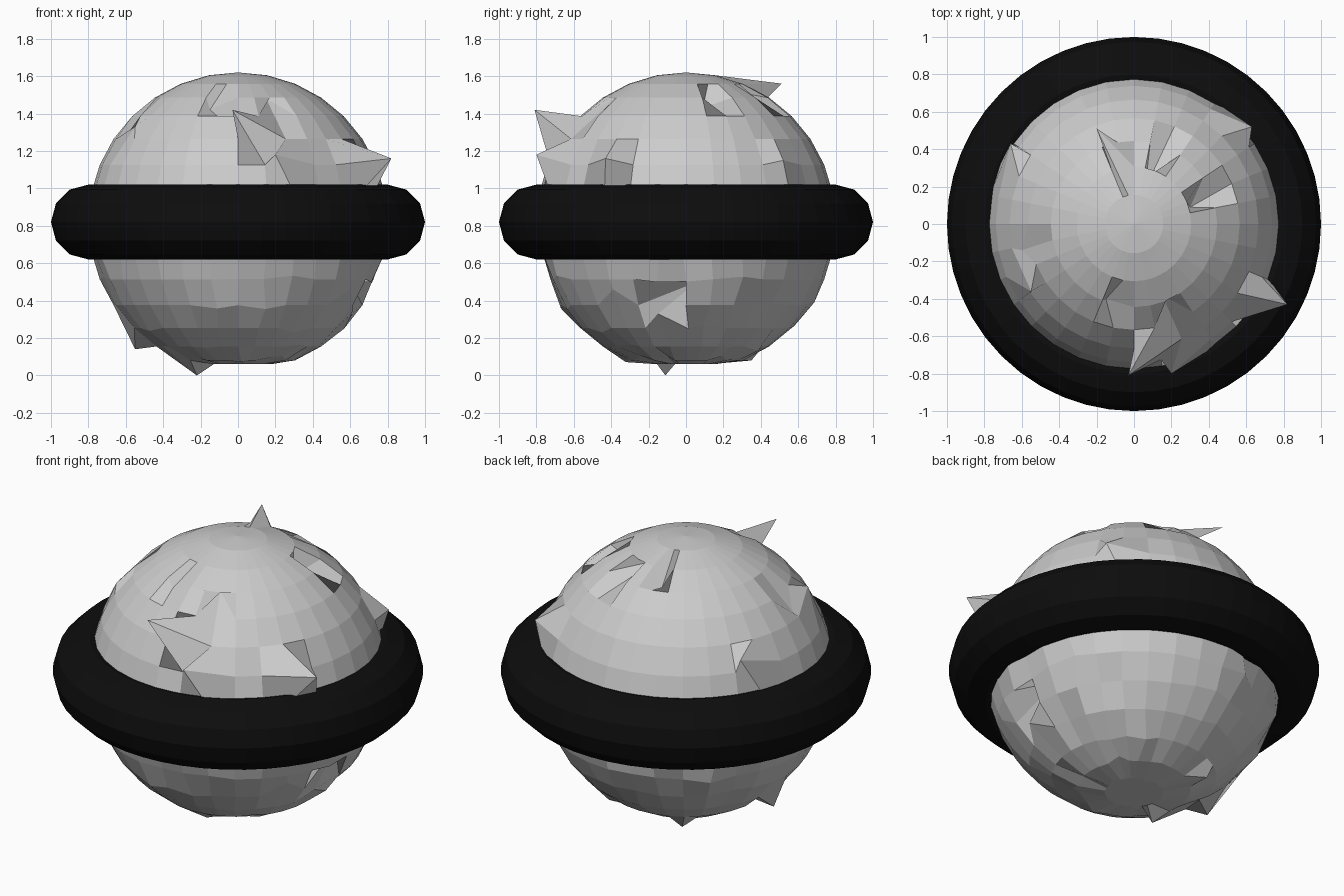
import bpy, math, random
from mathutils import Vector

if "Cube" in bpy.data.objects:
    bpy.data.objects.remove(bpy.data.objects["Cube"])

R, CZ, SEGS, RINGS = 0.8, 0.82, 32, 16
random.seed(4)

# Damaged globe: a flat-shaded UV sphere
bpy.ops.mesh.primitive_uv_sphere_add(segments=SEGS, ring_count=RINGS, radius=R)
globe = bpy.context.object
globe.name = "globe"
mesh = globe.data
for v in mesh.vertices:
    v.co.z += CZ
original = [v.co.copy() for v in mesh.vertices]


def globe_vertex(ring, seg):
    """Vertex on a ring counted from the top pole, seg counted from +x."""
    t, a = math.pi * ring / RINGS, math.tau * seg / SEGS
    p = Vector((R * math.sin(t) * math.cos(a), R * math.sin(t) * math.sin(a), CZ + R * math.cos(t)))
    i = min(range(len(original)), key=lambda k: (original[k] - p).length_squared)
    return mesh.vertices[i]


# Light irregularity of the shell and the dented base
for v in mesh.vertices:
    if v.co.z < 0.7 and random.random() < 0.25:
        v.co += Vector([random.uniform(-0.025, 0.025) for _ in range(3)])
    v.co.z = max(v.co.z, 0.06)

# Pulled shards and dents: (ring, seg) moved to a point
shards = {
    (6, 29): (0.82, -0.43, 1.16),
    (5, 25): (-0.03, -0.81, 1.42),
    (2, 9): (-0.20, 0.51, 1.56),
    (12, 16): (-0.55, -0.04, 0.14),
    (14, 18): (-0.22, -0.11, 0.0),
    (6, 4): (0.63, 0.52, 1.15),
    (3, 6): (0.06, 0.19, 1.53),
    (3, 2): (0.30, 0.09, 1.43),
    (4, 17): (-0.60, -0.14, 1.28),
    (5, 18): (-0.55, -0.36, 1.33),
    (6, 26): (0.20, -0.80, 1.18),
    (3, 23): (-0.15, -0.40, 1.42),
    (4, 26): (0.15, -0.38, 1.48),
    (11, 29): (0.60, -0.39, 0.46),
    (12, 31): (0.61, -0.15, 0.33),
    (11, 31): (0.60, 0.06, 0.50),
    (14, 11): (-0.22, 0.35, 0.08),
    (6, 14): (-0.66, 0.43, 1.22),
}
for (ring, seg), target in shards.items():
    globe_vertex(ring, seg).co = target

# Black belt ring around the middle
bpy.ops.mesh.primitive_torus_add(major_segments=48, minor_segments=12, major_radius=0.8,
                                 minor_radius=0.2, location=(0, 0, CZ))
belt = bpy.context.object
belt.name = "belt_ring"
black = bpy.data.materials.new("black")
black.diffuse_color = (0.004, 0.004, 0.004, 1)
black.use_nodes = True
black.node_tree.nodes["Principled BSDF"].inputs["Base Color"].default_value = black.diffuse_color
belt.data.materials.append(black)
